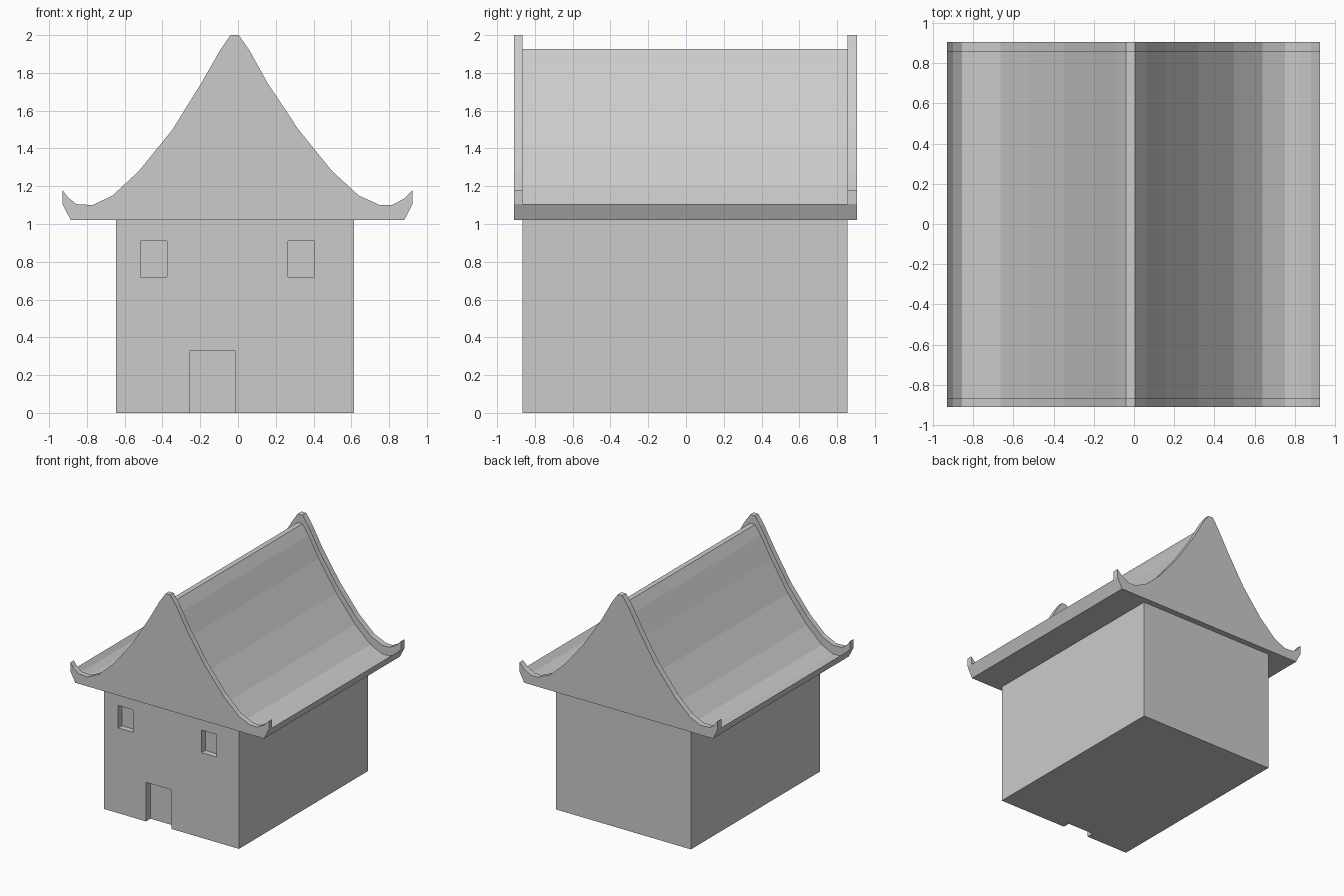
import bpy
import bmesh

default_cube = bpy.data.objects.get("Cube")
if default_cube:
    bpy.data.objects.remove(default_cube, do_unlink=True)

# Single plain colour
STONE = (0.6, 0.6, 0.6, 1.0)
stone = bpy.data.materials.new("plain_grey")
stone.use_nodes = True
stone.diffuse_color = STONE
for node in stone.node_tree.nodes:
    if node.type == "BSDF_PRINCIPLED":
        node.inputs["Base Color"].default_value = STONE


def extrude_profile(name, points, y_front, y_back):
    """Solid made by sweeping an x-z outline along y."""
    bm = bmesh.new()
    outline = [bm.verts.new((x, y_front, z)) for x, z in points]
    cap = bm.faces.new(outline)
    swept = bmesh.ops.extrude_face_region(bm, geom=[cap], use_keep_orig=True)
    moved = [v for v in swept["geom"] if isinstance(v, bmesh.types.BMVert)]
    bmesh.ops.translate(bm, verts=moved, vec=(0, y_back - y_front, 0))
    bmesh.ops.recalc_face_normals(bm, faces=bm.faces)
    mesh = bpy.data.meshes.new(name)
    bm.to_mesh(mesh)
    bm.free()
    mesh.materials.append(stone)
    obj = bpy.data.objects.new(name, mesh)
    bpy.context.collection.objects.link(obj)
    return obj


def box(name, x0, x1, z0, z1, y0, y1):
    outline = [(x0, z0), (x1, z0), (x1, z1), (x0, z1)]
    return extrude_profile(name, outline, y0, y1)


def recess(target, name, x0, x1, z0, z1, depth):
    """Cut a shallow rectangular niche into the front wall."""
    cutter = box(name, x0, x1, z0, z1, WALL_FRONT - 0.1, WALL_FRONT + depth)
    cutter.hide_render = True
    mod = target.modifiers.new(name, "BOOLEAN")
    mod.operation = "DIFFERENCE"
    mod.solver = "EXACT"
    mod.object = cutter
    bpy.context.view_layer.update()
    graph = bpy.context.evaluated_depsgraph_get()
    target_mesh = bpy.data.meshes.new_from_object(target.evaluated_get(graph))
    target.modifiers.clear()
    target.data = target_mesh
    bpy.data.objects.remove(cutter, do_unlink=True)


WALL_FRONT, WALL_BACK = -0.865, 0.855
ROOF_FRONT, ROOF_BACK = -0.91, 0.905
EAVE = 1.02
LIP = 0.073

# House body with door and window niches
walls = box("house_walls", -0.645, 0.615, 0, EAVE, WALL_FRONT, WALL_BACK)
recess(walls, "door_recess", -0.255, -0.015, -0.1, 0.33, 0.06)
for side, left_edge in (("right", -0.515), ("left", 0.265)):
    recess(walls, side + "_window_recess", left_edge, left_edge + 0.14,
           0.72, 0.91, 0.05)

# Sweeping roof outline, from one curled eave over the ridge to the other
roof_line = [
    (-0.93, 1.18), (-0.9, 1.14), (-0.855, 1.105), (-0.77, 1.1),
    (-0.665, 1.15), (-0.525, 1.28), (-0.347, 1.5), (-0.195, 1.745),
    (-0.095, 1.92), (-0.04, 2), (0.004, 2), (0.06, 1.92),
    (0.157, 1.745), (0.32, 1.5), (0.498, 1.28), (0.64, 1.15),
    (0.752, 1.1), (0.815, 1.1), (0.88, 1.135), (0.925, 1.18),
]
tip = 1.18 - LIP
underside = [(0.88, EAVE), (-0.885, EAVE)]

# Main roof sits lower than the raised gable ends
lowered = [(x, z - LIP) for x, z in roof_line]
extrude_profile("main_roof", lowered + underside, WALL_FRONT, WALL_BACK)

# Raised gable ends
gable = roof_line + [(0.925, tip)] + underside + [(-0.93, tip)]
extrude_profile("front_gable", gable, ROOF_FRONT, WALL_FRONT)
extrude_profile("back_gable", gable, WALL_BACK, ROOF_BACK)
